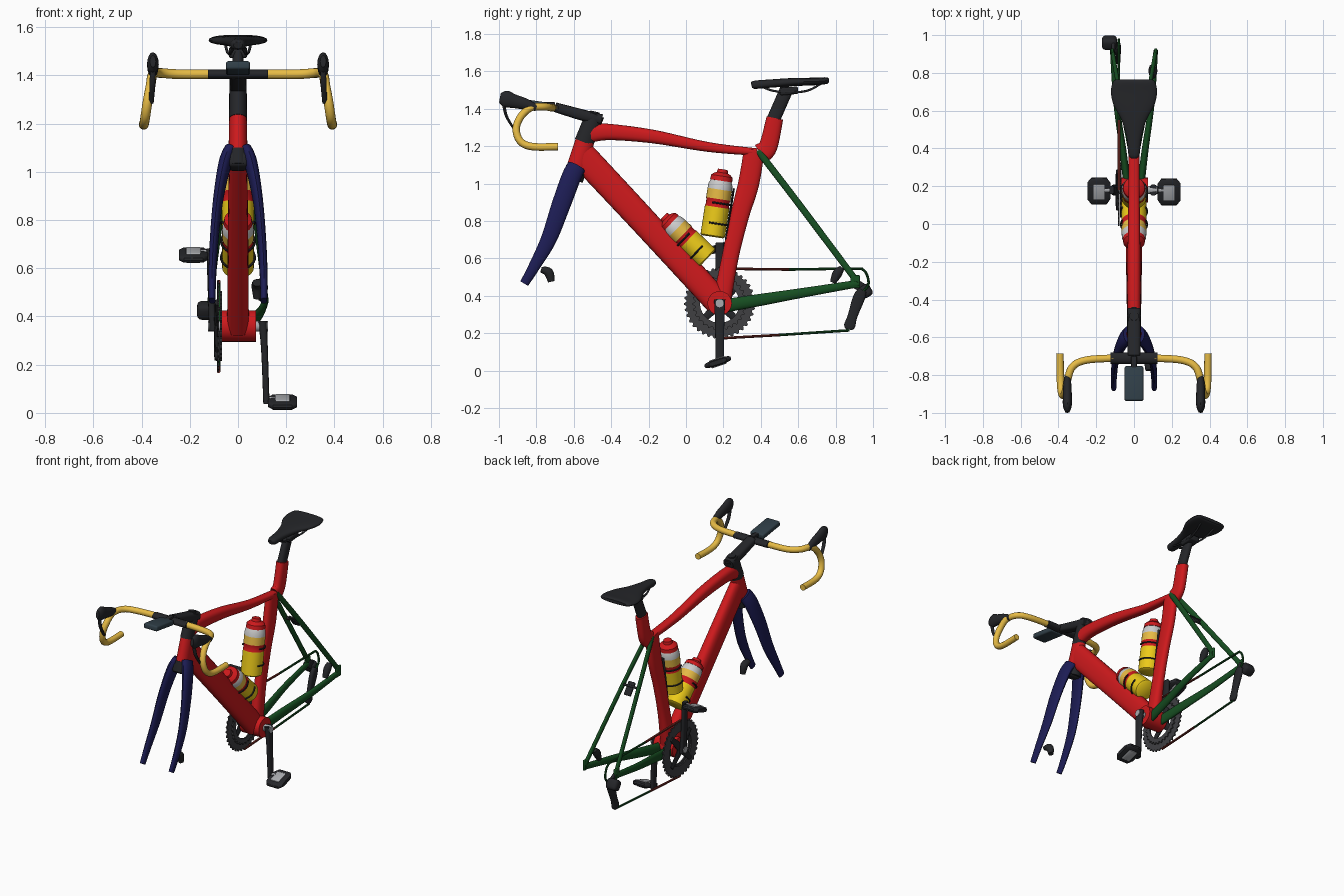
import bpy, bmesh
from math import sin, cos, pi, radians
from mathutils import Vector


def mat(name, r, g, b):
    m = bpy.data.materials.new(name)
    m.diffuse_color = (r, g, b, 1)
    return m


RED = mat("red", 0.62, 0.01, 0.012)
BLACK = mat("black", 0.018, 0.019, 0.022)
BLUE = mat("navy", 0.012, 0.012, 0.09)
GREEN = mat("green", 0.008, 0.075, 0.015)
GOLD = mat("gold", 0.8, 0.5, 0.06)
YELLOW = mat("yellow", 0.85, 0.6, 0.01)
WHITE = mat("white", 0.8, 0.8, 0.8)
STEEL = mat("steel", 0.4, 0.41, 0.43)
GREY = mat("dark_grey", 0.05, 0.05, 0.055)
SLATE = mat("slate", 0.03, 0.05, 0.065)
MAROON = mat("maroon", 0.15, 0.02, 0.015)


def finish(bm, name, m, angle=40):
    bmesh.ops.recalc_face_normals(bm, faces=bm.faces)
    me = bpy.data.meshes.new(name)
    bm.to_mesh(me)
    bm.free()
    ob = bpy.data.objects.new(name, me)
    bpy.context.collection.objects.link(ob)
    me.materials.append(m)
    bpy.ops.object.select_all(action='DESELECT')
    ob.select_set(True)
    bpy.context.view_layer.objects.active = ob
    bpy.ops.object.shade_smooth_by_angle(angle=radians(angle))
    return ob


def spline(keys, steps):
    """Catmull-Rom through rows of (x, y, z, a, b)."""
    out = []
    for i in range(len(keys) - 1):
        p0, p1, p2, p3 = (keys[max(i - 1, 0)], keys[i], keys[i + 1], keys[min(i + 2, len(keys) - 1)])
        for k in range(steps):
            t = k / steps
            out.append([0.5 * (2 * q + (r - p) * t + (2 * p - 5 * q + 4 * r - s) * t * t
                               + (3 * q - p - 3 * r + s) * t ** 3) for p, q, r, s in zip(p0, p1, p2, p3)])
    return out + [list(keys[-1])]


def sweep(name, keys, m, ref=(1, 0, 0), n=16, power=2.0, steps=6):
    """Tube through rows of (x, y, z, half width, half depth)."""
    rows = spline(keys, steps) if len(keys) > 2 and steps > 1 else keys
    pts = [Vector(r[:3]) for r in rows]
    bm, rings, u = bmesh.new(), [], Vector(ref)
    for i, r in enumerate(rows):
        t = (pts[min(i + 1, len(pts) - 1)] - pts[max(i - 1, 0)]).normalized()
        u = (u - t * u.dot(t)).normalized()
        v = t.cross(u)
        ring = []
        for k in range(n):
            c, s = cos(2 * pi * k / n), sin(2 * pi * k / n)
            cu = abs(c) ** (2 / power) * (1 if c > 0 else -1)
            sv = abs(s) ** (2 / power) * (1 if s > 0 else -1)
            ring.append(bm.verts.new(pts[i] + u * cu * r[3] + v * sv * r[4]))
        rings.append(ring)
    for a, b in zip(rings, rings[1:]):
        for k in range(n):
            bm.faces.new((a[k], a[(k + 1) % n], b[(k + 1) % n], b[k]))
    bm.faces.new(rings[0])
    bm.faces.new(rings[-1])
    return finish(bm, name, m)


def block(name, loc, size, m, tilt=0, bevel=0.01):
    bm = bmesh.new()
    bmesh.ops.create_cube(bm, size=1)
    bmesh.ops.scale(bm, vec=size, verts=bm.verts)
    bmesh.ops.bevel(bm, geom=bm.edges[:], offset=bevel, segments=3, profile=0.5, affect='EDGES')
    ob = finish(bm, name, m)
    ob.location, ob.rotation_euler = loc, (radians(tilt), 0, 0)
    return ob


def wire(name, pts, r, m, **kw):
    return sweep(name, [(*p, r, r) for p in pts], m, n=kw.pop("n", 10), **kw)


# frame
sweep("down_tube", [(0, -.555, 1.15, .036, .075), (0, -.2, .77, .042, .073), (0, .17, .365, .045, .07)], RED, power=2.6, n=24)
sweep("top_tube", [(0, -.51, 1.27, .035, .05), (0, -.4, 1.275, .035, .043), (0, -.17, 1.25, .034, .036),
                   (0, .12, 1.195, .03, .026), (0, .38, 1.168, .028, .02)], RED, power=2.6, n=24)
sweep("seat_tube", [(0, .19, .36, .04, .05), (0, .235, .6, .03, .045), (0, .285, .82, .028, .05),
                    (0, .335, 1.0, .028, .056), (0, .365, 1.18, .028, .055)], RED, power=2.5, n=24)
sweep("seat_mast", [(0, .40, 1.16, .028, .055), (0, .44, 1.2, .028, .05), (0, .475, 1.35, .03, .045)], RED, power=2.6, n=24)
sweep("head_tube", [(0, -.595, 1.05, .04, .055), (0, -.535, 1.245, .036, .05)], RED, n=24)
sweep("upper_headset", [(0, -.545, 1.22, .037, .052), (0, -.485, 1.37, .036, .05)], BLACK, n=24)
sweep("lower_headset", [(0, -.605, 1.02, .052, .055), (0, -.585, 1.085, .042, .057)], BLACK, n=24)
sweep("bottom_bracket", [(-.07, .18, .36, .065, .065), (.075, .18, .36, .065, .065)], RED, ref=(0, 1, 0), n=28)
sweep("seat_post", [(0, .462, 1.33, .024, .036), (0, .545, 1.52, .022, .036)], BLACK, power=2.5)
block("seat_clamp", (0, .55, 1.495), (.075, .1, .04), BLACK, 5)

for s, side in ((1, "right"), (-1, "left")):
    # fork legs and rear triangle
    sweep(f"{side}_fork_leg", [(s * .03, -.585, 1.09, .028, .05), (s * .055, -.615, 1.03, .027, .052),
                               (s * .083, -.67, .88, .021, .05), (s * .1, -.735, .7, .018, .042),
                               (s * .107, -.815, .55, .016, .03), (s * .107, -.865, .465, .014, .024)], BLUE)
    sweep(f"{side}_chain_stay", [(s * .035, .2, .345, .02, .036), (s * .06, .4, .378, .018, .032),
                                 (s * .095, .65, .42, .015, .025), (s * .115, .92, .465, .012, .02)], GREEN)
    sweep(f"{side}_seat_stay", [(s * .018, .385, 1.175, .012, .018), (s * .06, .6, .895, .011, .018),
                                (s * .115, .915, .475, .011, .017)], GREEN)
    block(f"{side}_dropout", (s * .115, .905, .475), (.016, .05, .07), GREEN, 0, .006)
    # drop bar, hood and brake lever
    wire(f"{side}_drop_bar", [(s * x, y, z) for x, y, z in (
        (.1, -.71, 1.405), (.25, -.72, 1.405), (.325, -.755, 1.41), (.353, -.83, 1.405), (.363, -.885, 1.355),
        (.375, -.908, 1.29), (.385, -.885, 1.225), (.39, -.82, 1.197), (.392, -.685, 1.197))],
        .02, GOLD, ref=(0, 0, 1), n=14)
    sweep(f"{side}_hood", [(s * .352, -.80, 1.405, .016, .018), (s * .353, -.86, 1.425, .022, .03),
                           (s * .353, -.92, 1.44, .024, .037), (s * .353, -.965, 1.452, .023, .045),
                           (s * .353, -.995, 1.458, .012, .025)], BLACK)
    sweep(f"{side}_brake_lever", [(s * .353, -.975, 1.43, .012, .01), (s * .355, -.96, 1.36, .012, .008),
                                  (s * .36, -.915, 1.285, .01, .006)], BLACK, n=10)
    # saddle rail
    wire(f"{side}_saddle_rail", [(s * .015, .40, 1.52), (s * .03, .47, 1.495), (s * .035, .58, 1.488),
                                 (s * .045, .66, 1.5), (s * .055, .73, 1.54)], .006, BLACK)
    # crank and pedal: the right one points down, the left one up
    ez = .36 - s * .305
    sweep(f"{side}_crank_arm", [(s * .102, .18, .36 + s * .02, .018, .03), (s * .11, .18, .36 - s * .1, .014, .025),
                                (s * .118, .18, ez - s * .018, .013, .022)], BLACK, power=3)
    wire(f"{side}_crank_bolt", [(s * .06, .18, .36), (s * .124, .18, .36)], .022, STEEL, ref=(0, 1, 0), n=20)
    wire(f"{side}_pedal_axle", [(s * .11, .18, ez), (s * .16, .18, ez)], .013, STEEL, ref=(0, 1, 0))
    py = .17 if s > 0 else .175
    sweep(f"{side}_pedal", [(s * x, py, ez - .01, h, d) for x, h, d in
                            ((.125, .045, .012), (.145, .075, .018), (.225, .075, .018), (.245, .05, .012))],
          BLACK, ref=(0, cos(radians(18)), sin(radians(18))), power=3, steps=1)
    block(f"{side}_pedal_plate", (s * .185, py, ez - .01), (.06, .085, .044), STEEL, 18, .004)

# brake bridges and calipers
block("fork_crown", (0, -.605, 1.045), (.09, .085, .07), BLACK, -18, .02)
block("rear_bridge", (0, .59, .912), (.115, .014, .02), BLACK, -52, .004)
block("rear_bridge_plate", (0, .6, .9), (.05, .012, .09), BLACK, 38, .004)
sweep("front_caliper", [(.08, -.775, .54, .02, .015), (.08, -.735, .525, .024, .025), (.08, -.72, .475, .016, .018)], BLACK)
sweep("rear_caliper", [(.1, .835, .55, .018, .014), (.1, .81, .52, .024, .026), (.1, .785, .47, .016, .016)], BLACK)

# stem, bar clamp and ride computer
sweep("stem", [(0, -.45, 1.342, .036, .028), (0, -.55, 1.365, .036, .03), (0, -.70, 1.408, .034, .026)], BLACK, power=3)
wire("stem_cap", [(0, -.495, 1.35), (0, -.487, 1.385)], .025, BLACK, n=20)
sweep("bar_center", [(-.125, -.71, 1.405, .03, .02), (.125, -.71, 1.405, .03, .02)], BLACK, ref=(0, 1, 0))
block("computer_mount", (0, -.74, 1.425), (.03, .08, .02), BLACK, 0, .004)
block("ride_computer", (0, -.845, 1.43), (.1, .185, .035), SLATE, -8)

# saddle
sweep("saddle", [(0, .35, 1.525, .018, .014), (0, .37, 1.528, .03, .022), (0, .46, 1.535, .04, .022),
                 (0, .55, 1.541, .066, .022), (0, .63, 1.544, .108, .021), (0, .70, 1.546, .122, .02),
                 (0, .75, 1.55, .112, .018), (0, .765, 1.55, .095, .01)], BLACK, n=24, power=2.5)

# chainrings with teeth, and the spider
def ring(name, x, r_out, r_in, teeth, m, depth=.008):
    bm, n = bmesh.new(), teeth * 4
    rows = []
    for k in range(n):
        a = 2 * pi * k / n
        ro = r_out if k % 4 < 2 else r_out - .012
        rows.append([bm.verts.new((x + dx, .18 + r * cos(a), .36 + r * sin(a)))
                     for r, dx in ((ro, -depth / 2), (ro, depth / 2), (r_in, depth / 2), (r_in, -depth / 2))])
    for k in range(n):
        p, q = rows[k], rows[(k + 1) % n]
        for j in range(4):
            bm.faces.new((p[j], p[(j + 1) % 4], q[(j + 1) % 4], q[j]))
    return finish(bm, name, m, 20)


ring("large_chainring", -.082, .19, .115, 36, GREY)
ring("small_chainring", -.07, .145, .105, 28, GREY)
for k in range(4):
    a = pi / 4 + k * pi / 2
    sweep(f"spider_arm_{k + 1}", [(-.09, .18, .36, .01, .03), (-.088, .18 + .14 * cos(a), .36 + .14 * sin(a), .008, .016)], BLACK, n=10)

# chain and rear derailleur
sweep("chain_top_front", [(-.08, .18, .545, .008, .007), (-.08, .55, .54, .008, .007)], MAROON, n=8)
sweep("chain_top_rear", [(-.08, y, z, .007, .007) for y, z in ((.55, .54), (.9, .545), (.945, .54), (.968, .51), (.975, .46), (.945, .42))], GREEN, n=8)
sweep("chain_low_front", [(-.08, .18, .172, .008, .007), (-.08, .5, .19, .008, .007)], MAROON, n=8)
sweep("chain_low_rear", [(-.08, .5, .19, .007, .007), (-.08, .875, .215, .007, .007)], GREEN, n=8)
sweep("derailleur_cage", [(-.085, .945, .43, .014, .022), (-.085, .925, .39, .016, .032), (-.085, .89, .29, .014, .026),
                          (-.085, .875, .24, .014, .03), (-.085, .87, .22, .012, .018)], BLACK, power=3)
block("derailleur_body", (-.13, .96, .425), (.08, .065, .07), BLACK, 30, .02)
block("derailleur_hanger", (-.11, .93, .45), (.02, .07, .05), BLACK, -30, .008)


# bottle with coloured bands, and its cage on the frame side
def bottle(name, base, axis, length, toward):
    b, t = Vector(base), Vector(axis).normalized()
    w = (Vector(toward) - t * Vector(toward).dot(t)).normalized()
    bands = (("base", YELLOW, ((0, .056), (.02, .066), (.44, .066))),
             ("stripe", RED, ((.44, .066), (.47, .063), (.53, .063), (.56, .066))),
             ("upper", GOLD, ((.56, .066), (.7, .066))),
             ("shoulder", WHITE, ((.7, .066), (.78, .064), (.83, .056))),
             ("cap", RED, ((.83, .06), (.9, .057), (.93, .045), (.95, .03), (1, .026))))
    for part, m, prof in bands:
        sweep(f"{name}_{part}", [(*(b + t * f * length), r, r) for f, r in prof], m, n=28, steps=1)
    sweep(f"{name}_cage_spine", [(*(b + t * f * length + w * .073), .018, .006) for f in (-.02, .75)], BLACK, n=8)
    side = Vector((1, 0, 0))
    for f in (.2, .5):
        pts = [b + t * f * length + (w * cos(a) + side * sin(a)) * .07
               for a in (radians(d) for d in range(-115, 116, 23))]
        wire(f"{name}_cage_arm_{int(f * 10)}", pts, .005, BLACK, ref=t, n=8, steps=2)


bottle("upright_bottle", (0, .142, .715), (0, .055, .36), .365, (0, 1, -.15))
bottle("slanted_bottle", (0, .115, .6), (0, -.7, .67), .325, (0, -.7, -.7))
